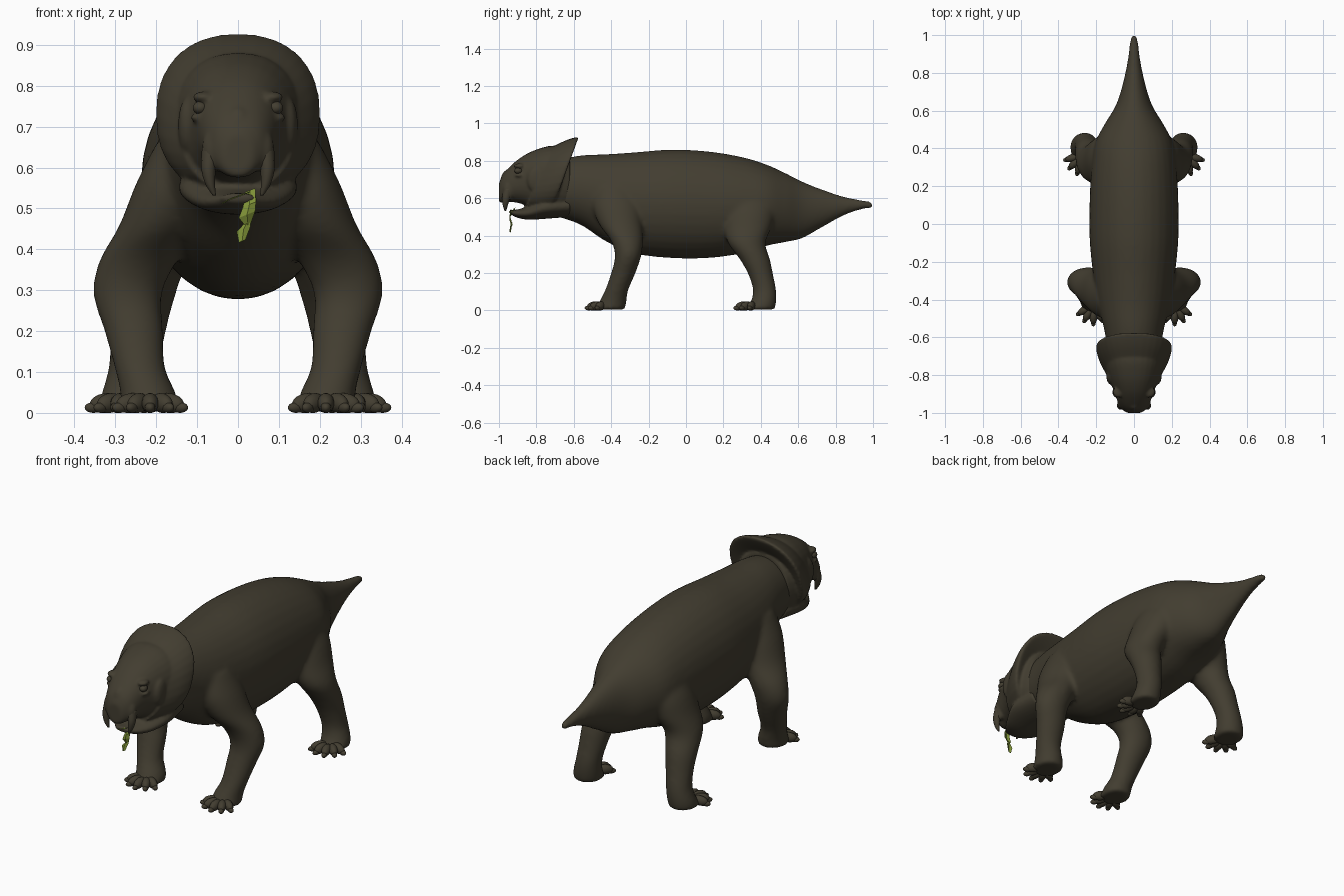
import bpy, bmesh, math
from mathutils import Vector, Matrix

if "Cube" in bpy.data.objects:
    bpy.data.objects.remove(bpy.data.objects["Cube"])


def material(name, colour):
    m = bpy.data.materials.new(name)
    m.use_nodes = True
    m.diffuse_color = (*colour, 1)
    m.node_tree.nodes["Principled BSDF"].inputs["Base Color"].default_value = (*colour, 1)
    return m


HIDE = material("dark olive hide", (0.055, 0.047, 0.030))
LEAF = material("leaf green", (0.22, 0.30, 0.04))


def finish(name, bm, mat, voxel=0, smooth=6):
    bmesh.ops.recalc_face_normals(bm, faces=bm.faces)
    mesh = bpy.data.meshes.new(name)
    bm.to_mesh(mesh)
    bm.free()
    mesh.materials.append(mat)
    for p in mesh.polygons:
        p.use_smooth = mat is HIDE
    obj = bpy.data.objects.new(name, mesh)
    bpy.context.collection.objects.link(obj)
    if voxel:
        # fuse overlapping volumes into one skin, then relax the seams
        r = obj.modifiers.new("fuse", "REMESH")
        r.mode = "VOXEL"
        r.voxel_size = voxel
        r.use_smooth_shade = True
        s = obj.modifiers.new("relax", "SMOOTH")
        s.factor = 0.5
        s.iterations = smooth
    return obj


def spline(rings, steps=5):
    """Smoothly resample a list of ring tuples."""
    out = []
    last = len(rings) - 1
    for i in range(last):
        a, b, c, d = (rings[max(0, min(last, i + k))] for k in (-1, 0, 1, 2))
        for s in range(steps):
            t = s / steps
            out.append([q + t / 2 * (r - p + t * (2*p - 5*q + 4*r - u + t * (3*(q - r) + u - p)))
                        for p, q, r, u in zip(a, b, c, d)])
    return out + [list(rings[-1])]


def loft(bm, rings, upright=True, side=1, shear=0, power=1, segs=32):
    """Rings (x, y, z, a, b): upright ones face along y, the others along z."""
    loops = []
    for x, y, z, a, b in spline(rings):
        loop = []
        for k in range(segs):
            t = math.tau * k / segs
            c, s = math.cos(t), math.sin(t)
            u = a * math.copysign(abs(c) ** power, c)
            v = b * math.copysign(abs(s) ** power, s)
            p = (x + u, y + shear * v, z + v) if upright else (x + u, y + v, z)
            loop.append(bm.verts.new((side * p[0], p[1], p[2])))
        loops.append(loop)
    for lo, hi in zip(loops, loops[1:]):
        for k in range(segs):
            n = (k + 1) % segs
            bm.faces.new((lo[k], lo[n], hi[n], hi[k]))
    bm.faces.new(loops[0])
    bm.faces.new(loops[-1])


def profile(rows):
    """Rows (y, half width, bottom, top) become upright rings."""
    return [(0, y, (lo + hi) / 2, w, (hi - lo) / 2) for y, w, lo, hi in rows]


def blob(bm, centre, size, turn=0, tilt=0):
    m = (Matrix.Translation(centre) @ Matrix.Rotation(turn, 4, "Z")
         @ Matrix.Rotation(tilt, 4, "X") @ Matrix.Diagonal((*size, 1)))
    bmesh.ops.create_uvsphere(bm, u_segments=16, v_segments=10, radius=1, matrix=m)


# Torso with neck and tail, fused with the four legs
torso = profile([
    (-0.74, 0.11, 0.51, 0.76), (-0.65, 0.14, 0.49, 0.81), (-0.55, 0.16, 0.45, 0.83),
    (-0.43, 0.19, 0.37, 0.835), (-0.28, 0.215, 0.305, 0.845), (-0.08, 0.235, 0.28, 0.86),
    (0.12, 0.235, 0.28, 0.85), (0.3, 0.225, 0.305, 0.82), (0.43, 0.205, 0.345, 0.78),
    (0.53, 0.155, 0.365, 0.735), (0.62, 0.10, 0.385, 0.69), (0.72, 0.065, 0.44, 0.65),
    (0.84, 0.038, 0.505, 0.61), (0.94, 0.025, 0.54, 0.59), (1.0, 0.018, 0.545, 0.58)])
front_leg = [
    (0.10, -0.38, 0.66, 0.10, 0.12), (0.15, -0.37, 0.56, 0.10, 0.13),
    (0.19, -0.35, 0.46, 0.10, 0.115), (0.245, -0.315, 0.37, 0.095, 0.085),
    (0.27, -0.31, 0.29, 0.084, 0.07), (0.255, -0.335, 0.20, 0.072, 0.065),
    (0.24, -0.37, 0.11, 0.062, 0.062), (0.22, -0.39, 0.05, 0.068, 0.072),
    (0.215, -0.405, 0.004, 0.072, 0.08)]
rear_leg = [
    (0.08, 0.33, 0.64, 0.11, 0.13), (0.13, 0.34, 0.54, 0.11, 0.14),
    (0.17, 0.33, 0.45, 0.10, 0.13), (0.215, 0.325, 0.36, 0.088, 0.10),
    (0.235, 0.37, 0.27, 0.077, 0.08), (0.245, 0.40, 0.19, 0.067, 0.066),
    (0.255, 0.42, 0.11, 0.062, 0.062), (0.265, 0.415, 0.05, 0.068, 0.068),
    (0.27, 0.395, 0.004, 0.072, 0.08)]
bm = bmesh.new()
loft(bm, torso)
for side in (1, -1):
    for leg in (front_leg, rear_leg):
        loft(bm, leg, upright=False, side=side)
finish("body_and_legs", bm, HIDE, voxel=0.011, smooth=10)

# Five spread toes on each foot, each with a blunt claw
for end, x, y, aim in (("front", 0.215, -0.425, 0.0), ("rear", 0.27, 0.365, 0.3)):
    for label, side in (("left", 1), ("right", -1)):
        bm = bmesh.new()
        for i in range(-2, 3):
            angle = aim + 0.5 * i
            out = Vector((side * math.sin(angle), -math.cos(angle), 0))
            base = Vector((side * x, y, 0))
            reach = 0.065 - 0.004 * abs(i)
            turn = side * angle
            blob(bm, base + out * reach + Vector((0, 0, 0.024)), (0.021, 0.04, 0.024), turn, 0.15)
            blob(bm, base + out * (reach + 0.03) + Vector((0, 0, 0.013)), (0.013, 0.022, 0.013), turn)
        finish(f"{end}_toes_{label}", bm, HIDE)

# Head: skull, lower jaw, neck shield and facial bumps in one skin
skull = profile([
    (-0.62, 0.14, 0.52, 0.83), (-0.70, 0.165, 0.51, 0.88), (-0.80, 0.14, 0.535, 0.86),
    (-0.88, 0.108, 0.57, 0.82), (-0.94, 0.087, 0.58, 0.77), (-0.98, 0.064, 0.575, 0.725),
    (-1.0, 0.035, 0.58, 0.68)])
jaw = profile([
    (-0.62, 0.13, 0.50, 0.62), (-0.75, 0.145, 0.49, 0.61), (-0.84, 0.11, 0.485, 0.56),
    (-0.90, 0.07, 0.495, 0.54), (-0.94, 0.035, 0.515, 0.538)])
shield = profile([
    (-0.80, 0.14, 0.54, 0.86), (-0.72, 0.182, 0.53, 0.905), (-0.665, 0.20, 0.53, 0.925),
    (-0.645, 0.197, 0.54, 0.923), (-0.65, 0.17, 0.57, 0.885), (-0.67, 0.10, 0.65, 0.81)])
bm = bmesh.new()
loft(bm, skull, power=0.9)
loft(bm, jaw)
loft(bm, shield, shear=0.36, power=0.88)
blob(bm, (0, -0.955, 0.70), (0.035, 0.035, 0.05))
for side in (1, -1):
    blob(bm, (side * 0.083, -0.89, 0.772), (0.03, 0.03, 0.014), side * 0.5)
    blob(bm, (side * 0.093, -0.89, 0.722), (0.024, 0.026, 0.011), side * 0.5)
    blob(bm, (side * 0.125, -0.80, 0.70), (0.022, 0.05, 0.07))
    blob(bm, (side * 0.065, -0.95, 0.64), (0.024, 0.03, 0.055))
finish("head", bm, HIDE, voxel=0.007, smooth=5)

# Eyes and tusks
tusk = [(0.066, -0.95, 0.65, 0.022, 0.025), (0.072, -0.962, 0.60, 0.018, 0.021),
        (0.068, -0.966, 0.56, 0.012, 0.013), (0.058, -0.966, 0.532, 0.004, 0.004)]
for label, side in (("left", 1), ("right", -1)):
    bm = bmesh.new()
    blob(bm, (side * 0.09, -0.895, 0.746), (0.02, 0.024, 0.017), side * 0.5)
    finish("eye_" + label, bm, HIDE)
    bm = bmesh.new()
    loft(bm, tusk, upright=False, side=side, segs=12)
    finish("tusk_" + label, bm, HIDE)


# Leaf scraps hanging from the mouth
def leaf(name, points):
    """Points (x, y, z, half width) make a folded strip."""
    bm = bmesh.new()
    rows = [[bm.verts.new((x + s * w, y + abs(s) * 0.006, z + s * w * 0.4)) for s in (-1, 0, 1)]
            for x, y, z, w in points]
    for a, b in zip(rows, rows[1:]):
        for k in (0, 1):
            bm.faces.new((a[k], a[k + 1], b[k + 1], b[k]))
    obj = finish(name, bm, LEAF)
    obj.modifiers.new("thickness", "SOLIDIFY").thickness = 0.002


leaf("hanging_leaf_upper", [(0.03, -0.92, 0.545, 0.012), (0.028, -0.945, 0.51, 0.016),
                            (0.022, -0.945, 0.485, 0.02), (0.025, -0.935, 0.455, 0.004)])
leaf("hanging_leaf_lower", [(0.024, -0.936, 0.47, 0.004), (0.014, -0.94, 0.45, 0.017),
                            (0.01, -0.945, 0.42, 0.008)])
leaf("mouth_leaf", [(-0.035, -0.93, 0.515, 0.004), (-0.015, -0.945, 0.525, 0.012),
                    (0.02, -0.94, 0.538, 0.008)])
